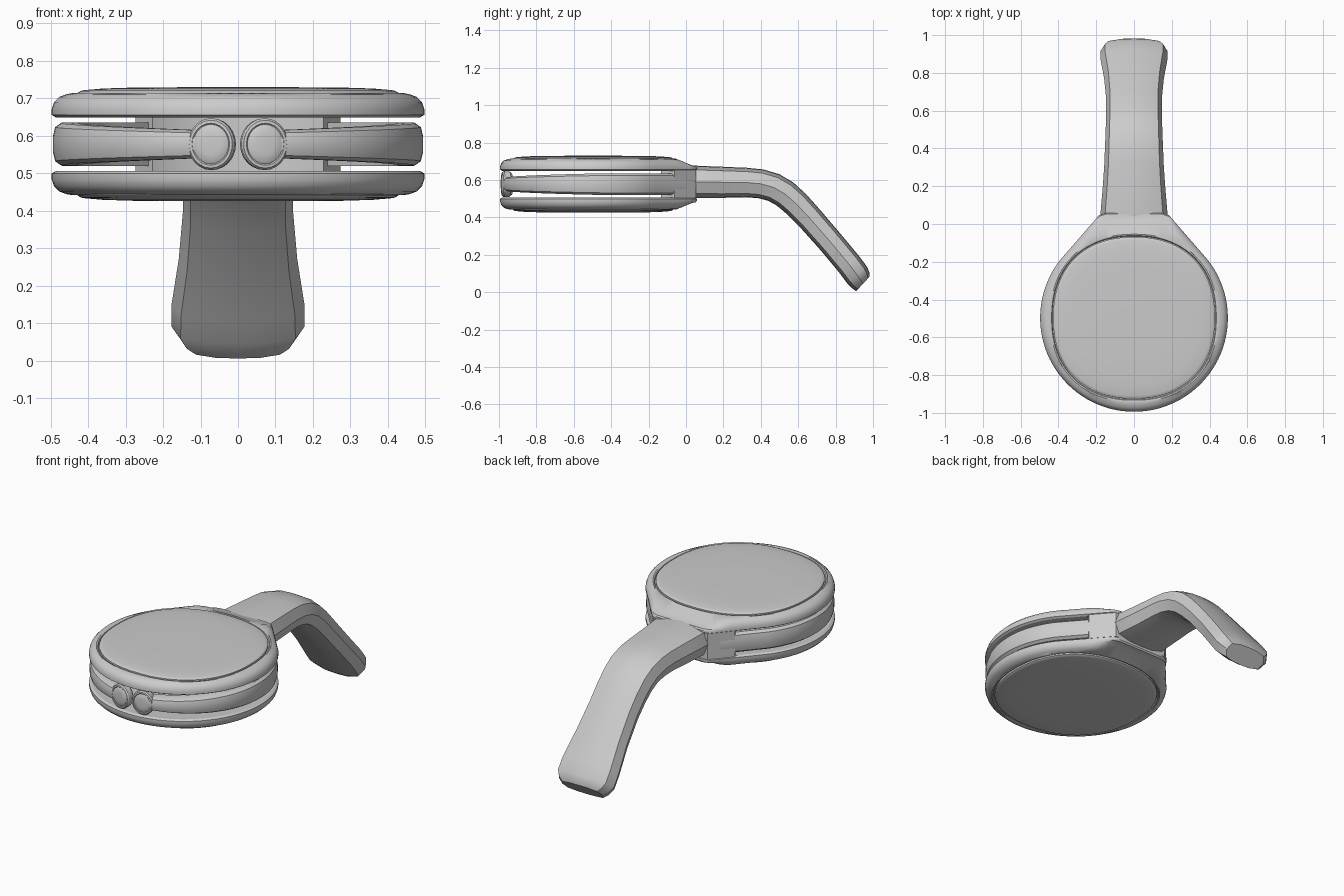
import bpy, bmesh, math
from mathutils import Vector

if "Cube" in bpy.data.objects:
    bpy.data.objects.remove(bpy.data.objects["Cube"])

CY, MID, R, N = -0.497, 0.578, 0.497, 96
grey = bpy.data.materials.new("light_grey")
grey.diffuse_color = (0.6, 0.6, 0.6, 1)
grey.use_nodes = True
grey.node_tree.nodes["Principled BSDF"].inputs["Base Color"].default_value = grey.diffuse_color


def loft(name, rings, closed=False):
    """Skin a list of equal-length point loops, capping the ends unless closed."""
    bm = bmesh.new()
    vs = [[bm.verts.new(p) for p in ring] for ring in rings]
    n = len(vs[0])
    for a, b in zip(vs, vs[1:] + vs[:1] if closed else vs[1:]):
        for i in range(n):
            j = (i + 1) % n
            bm.faces.new((a[i], a[j], b[j], b[i]))
    if not closed:
        bm.faces.new(vs[0][::-1])
        bm.faces.new(vs[-1])
    bmesh.ops.recalc_face_normals(bm, faces=bm.faces)
    me = bpy.data.meshes.new(name)
    bm.to_mesh(me)
    bm.free()
    me.materials.append(grey)
    ob = bpy.data.objects.new(name, me)
    bpy.context.collection.objects.link(ob)
    bpy.ops.object.select_all(action='DESELECT')
    ob.select_set(True)
    bpy.context.view_layer.objects.active = ob
    bpy.ops.object.shade_smooth_by_angle(angle=math.radians(32))
    return ob


def reach(phi):
    """Teardrop outline: distance from head centre, phi measured from +y."""
    phi = abs(math.atan2(math.sin(phi), math.cos(phi)))
    neck = Vector((0.175, 0.555))
    lim = math.radians(52)
    if phi >= lim:
        return R
    if phi <= math.atan2(neck.x, neck.y):
        return neck.y / math.cos(phi)
    d = Vector((R * math.sin(lim), R * math.cos(lim))) - neck
    s, c = math.sin(phi), math.cos(phi)
    return (neck.x * d.y - neck.y * d.x) / (s * d.y - c * d.x)


def squircle(phi, r, p=2.25):
    return r / (abs(math.sin(phi)) ** p + abs(math.cos(phi)) ** p) ** (1 / p)


def ring(radius, z, side, dip=0.0):
    pts = []
    for i in range(N):
        phi = 2 * math.pi * i / N
        r = radius(phi)
        x, y = r * math.sin(phi), CY + r * math.cos(phi)
        k = min(1, max(0, (y + 0.06) / 0.11))
        pts.append((x, y, MID + side * (z - MID - dip * k * k * (3 - 2 * k))))
    return pts


# Upper and lower shells with their inset plates
for label, side in (("upper", 1), ("lower", -1)):
    rim = [(0.06, 0.652, 0), (0.012, 0.649, 0), (0.0, 0.656, 0), (0.0, 0.672, 0.005),
           (0.006, 0.69, 0.015), (0.02, 0.704, 0.028), (0.038, 0.711, 0.034)]
    rings = [ring(lambda p, a=a: reach(p) - a, z, side, d) for a, z, d in rim]
    for r, z in ((0.443, 0.714), (0.436, 0.712), (0.432, 0.704)):
        rings.append(ring(lambda p, r=r: squircle(p, r), z, side))
    loft(label + "_shell", rings)
    plate = [(0.428, 0.70), (0.428, 0.715), (0.42, 0.72), (0.412, 0.722),
             (0.36, 0.7265), (0.28, 0.729), (0.14, 0.73)]
    loft(label + "_plate", [ring(lambda p, r=r: squircle(p, r), z, side) for r, z in plate])

# Neck block joining the shells to the handle
edge = []
for i in range(-20, 21):
    phi = math.radians(32) * i / 20
    r = reach(phi) - 0.004
    edge.append((r * math.sin(phi), CY + r * math.cos(phi)))
inner = [(0.43 * math.sin(a), CY + 0.43 * math.cos(a))
         for a in (math.radians(32) * i / 20 for i in range(20, -21, -1))]
loft("neck", [[(x, y, z) for x, y in edge + inner] for z in (0.503, 0.653)])

# Curved arms wrapping the head, narrowing towards the front
for label, s in (("right", 1), ("left", -1)):
    rings = []
    for i in range(49):
        t = i / 48
        phi = math.radians(24 + (168 - 24) * t)
        h = 0.058 - 0.021 * max(0, (t - 0.4) / 0.6) ** 1.2
        ro = reach(phi) - 0.003
        sec = [(-0.065, -h), (-0.022, -h), (-0.006, -0.8 * h), (0, -0.35 * h),
               (0, 0.35 * h), (-0.006, 0.8 * h), (-0.022, h), (-0.065, h)]
        rings.append([(s * (ro + d) * math.sin(phi), CY + (ro + d) * math.cos(phi), MID + z)
                      for d, z in sec])
    loft(label + "_arm", rings)

    # Round pad at the end of each arm, with a shallow raised face
    a = math.radians(171.5)
    out = Vector((s * math.sin(a), math.cos(a), 0))
    tan = Vector((-out.y, out.x, 0))
    mid = Vector((0, CY, MID))
    pad = [(0.052, 0.440), (0.062, 0.452), (0.063, 0.483), (0.058, 0.491),
           (0.051, 0.492), (0.048, 0.489), (0.044, 0.492), (0.025, 0.495)]
    loft(label + "_pad", [[mid + out * d + tan * (r * math.cos(u)) + Vector((0, 0, 1.1 * r * math.sin(u)))
                           for u in (2 * math.pi * k / 24 for k in range(24))]
                          for r, d in pad])

# Bent handle: y, z, pitch, half thickness, half width
stations = [(-0.01, 0.59, 0, 0.084, 0.17), (0.05, 0.591, 0, 0.086, 0.178),
            (0.2, 0.588, 0, 0.083, 0.165), (0.32, 0.587, -2, 0.079, 0.157),
            (0.4, 0.58, -10, 0.078, 0.154), (0.47, 0.56, -23, 0.077, 0.151),
            (0.53, 0.525, -35, 0.076, 0.149), (0.59, 0.472, -43, 0.074, 0.147),
            (0.66, 0.398, -47, 0.071, 0.147), (0.77, 0.272, -49, 0.069, 0.158),
            (0.87, 0.152, -50, 0.069, 0.177), (0.915, 0.092, -49, 0.069, 0.178),
            (0.935, 0.064, -46, 0.063, 0.158), (0.946, 0.045, -43, 0.053, 0.13)]
half = [(0, 1), (0.45, 0.96), (0.86, 0.74), (1, 0), (0.86, -0.74), (0.45, -0.96), (0, -1)]
section = half + [(-x, z) for x, z in half[-2:0:-1]]
rings = []
for y, z, pitch, t, w in stations:
    a = math.radians(pitch)
    rings.append([(w * u, y - t * v * math.sin(a), z + t * v * math.cos(a)) for u, v in section])
loft("handle", rings)
